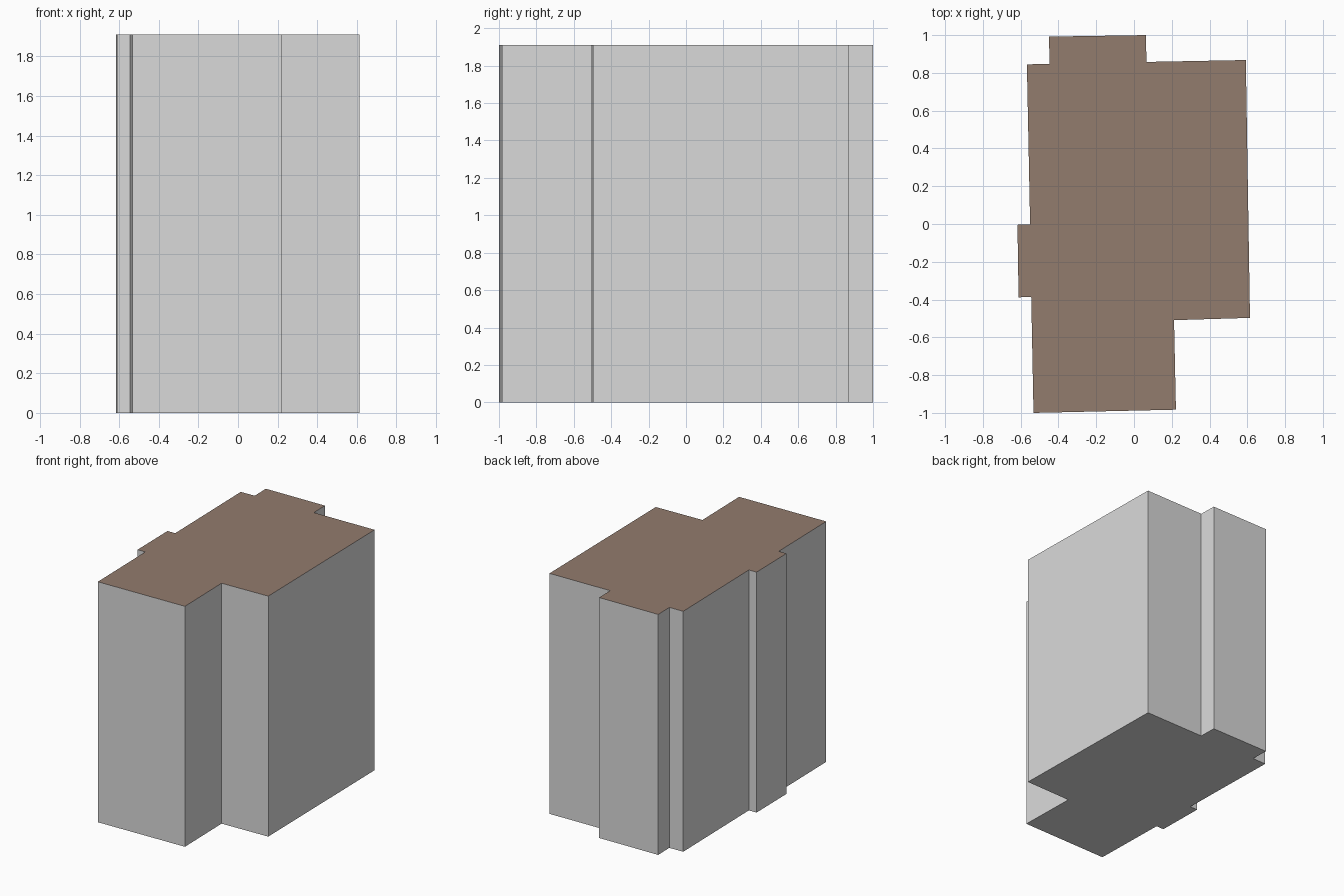
import bpy, bmesh

if "Cube" in bpy.data.objects:
    bpy.data.objects.remove(bpy.data.objects["Cube"])

HEIGHT = 1.91

# Building footprint, counter-clockwise seen from above
footprint = [
    (-0.532, -1.0), (0.222, -0.983), (0.212, -0.509), (0.614, -0.497),
    (0.592, 0.868), (0.066, 0.858), (0.063, 1.0), (-0.45, 0.992),
    (-0.447, 0.848), (-0.567, 0.845), (-0.55, -0.003), (-0.617, -0.004),
    (-0.611, -0.388), (-0.544, -0.387),
]


def material(name, rgb):
    m = bpy.data.materials.new(name)
    m.diffuse_color = (*rgb, 1.0)
    m.use_nodes = True
    m.node_tree.nodes["Principled BSDF"].inputs["Base Color"].default_value = m.diffuse_color
    return m


# Extrude the footprint into a closed block
bm = bmesh.new()
base = bm.faces.new([bm.verts.new((x, y, 0)) for x, y in footprint])
ext = bmesh.ops.extrude_face_region(bm, geom=[base], use_keep_orig=True)
top_verts = [g for g in ext["geom"] if isinstance(g, bmesh.types.BMVert)]
bmesh.ops.translate(bm, verts=top_verts, vec=(0, 0, HEIGHT))
bmesh.ops.recalc_face_normals(bm, faces=bm.faces)

# Flat brown roof, grey walls and underside
for f in bm.faces:
    f.normal_update()
    f.material_index = 1 if f.normal.z > 0.5 else 0

mesh = bpy.data.meshes.new("building_block")
bm.to_mesh(mesh)
bm.free()
mesh.materials.append(material("wall_grey", (0.7, 0.7, 0.7)))
mesh.materials.append(material("roof_brown", (0.29, 0.2, 0.155)))
obj = bpy.data.objects.new("building_block", mesh)
bpy.context.collection.objects.link(obj)
